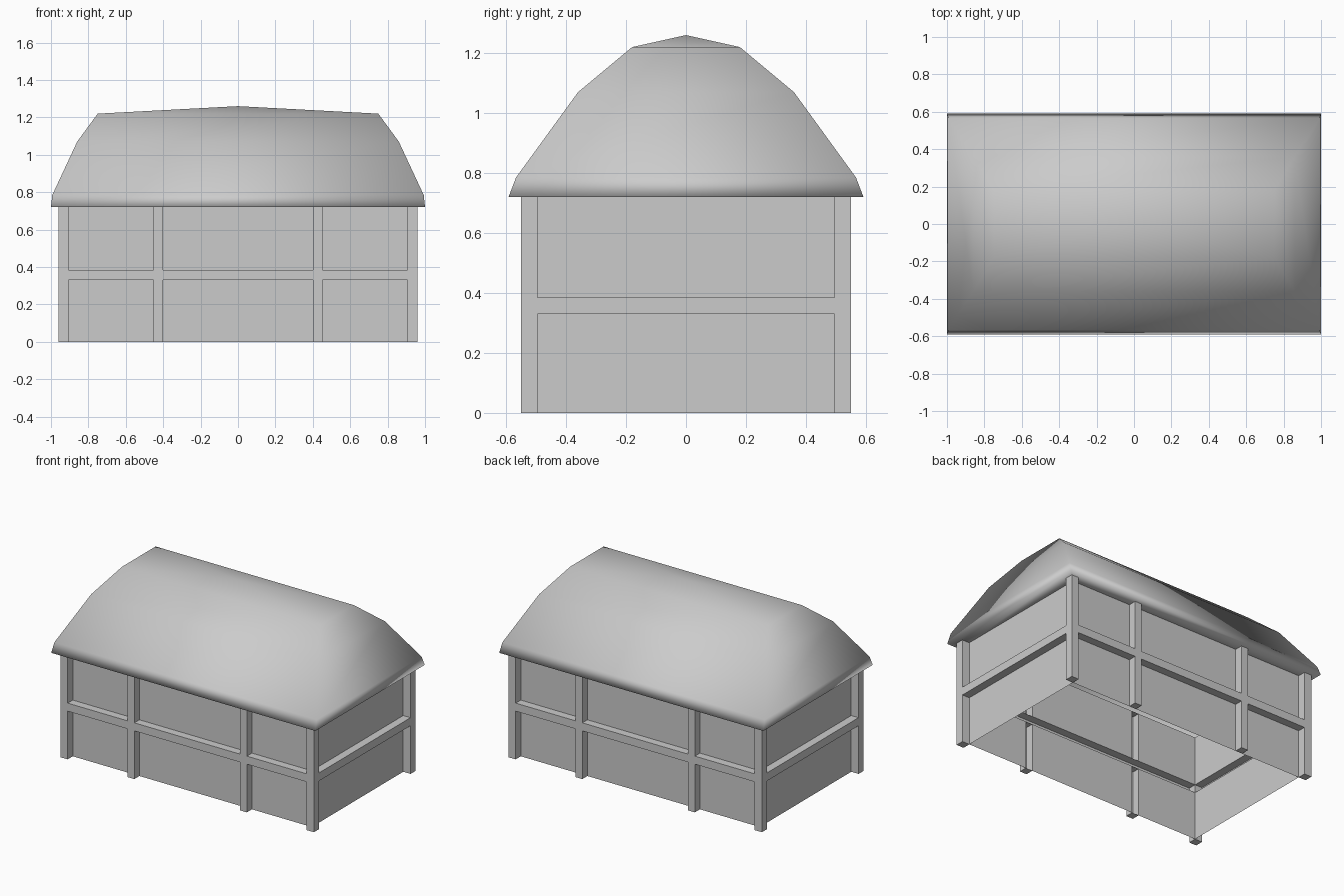
import bpy, bmesh
from mathutils import Vector

if "Cube" in bpy.data.objects:
    bpy.data.objects.remove(bpy.data.objects["Cube"])

mat = bpy.data.materials.new("light grey")
mat.diffuse_color = (0.6, 0.6, 0.6, 1)
mat.use_nodes = True
mat.node_tree.nodes["Principled BSDF"].inputs["Base Color"].default_value = mat.diffuse_color


def finish(bm, name, smooth=False, recalc=False):
    if recalc:
        bmesh.ops.recalc_face_normals(bm, faces=bm.faces)
    me = bpy.data.meshes.new(name)
    bm.to_mesh(me)
    bm.free()
    me.materials.append(mat)
    for p in me.polygons:
        p.use_smooth = smooth
    ob = bpy.data.objects.new(name, me)
    bpy.context.collection.objects.link(ob)
    return ob


def box(name, lo, hi, drop=()):
    """Box between two corners; faces whose normal is in drop are left out."""
    lo, hi = Vector(lo), Vector(hi)
    bm = bmesh.new()
    bmesh.ops.create_cube(bm, size=1)
    bm.normal_update()
    gone = [f for f in bm.faces if any(f.normal.dot(Vector(d)) > 0.9 for d in drop)]
    bmesh.ops.delete(bm, geom=gone, context='FACES')
    for v in bm.verts:
        v.co = Vector([(lo[i] + hi[i]) / 2 + v.co[i] * abs(hi[i] - lo[i]) for i in range(3)])
    return finish(bm, name)


def panel(name, pts, outward):
    bm = bmesh.new()
    f = bm.faces.new([bm.verts.new(p) for p in pts])
    f.normal_update()
    if f.normal.dot(Vector(outward)) < 0:
        f.normal_flip()
    return finish(bm, name)


XI, XO, YI, YO = 0.905, 0.96, 0.495, 0.55     # wall planes and post faces
PA, PB = 0.40, 0.452                          # middle posts
Z1, Z2, ZT = 0.33, 0.385, 0.72                # rail and eave heights
UP, DOWN = (0, 0, 1), (0, 0, -1)

# corner posts
for sx in (-1, 1):
    for sy in (-1, 1):
        box("corner_post", (sx * XI, sy * YI, 0), (sx * XO, sy * YO, ZT))

# front and back: rail, middle posts and recessed panels
for sy in (-1, 1):
    inward, out = (0, -sy, 0), (0, sy, 0)
    ends = ((1, 0, 0), (-1, 0, 0))
    box("long_rail", (-XI, sy * YI, Z1), (XI, sy * YO, Z2), (inward,) + ends)
    for sx in (-1, 1):
        box("middle_post_lower", (sx * PA, sy * YI, 0), (sx * PB, sy * YO, Z1), (inward, UP))
        box("middle_post_upper", (sx * PA, sy * YI, Z2), (sx * PB, sy * YO, ZT), (inward, UP, DOWN))
    for a, b in ((-XI, -PB), (-PA, PA), (PB, XI)):
        for c, d in ((0, Z1), (Z2, ZT)):
            y = sy * YI
            panel("long_wall_panel", [(a, y, c), (b, y, c), (b, y, d), (a, y, d)], out)

# ends: rail and recessed panels
for sx in (-1, 1):
    inward, out = (-sx, 0, 0), (sx, 0, 0)
    box("end_rail", (sx * XI, -YI, Z1), (sx * XO, YI, Z2), (inward, (0, 1, 0), (0, -1, 0)))
    for c, d in ((0, Z1), (Z2, ZT)):
        x = sx * XI
        panel("end_wall_panel", [(x, -YI, c), (x, YI, c), (x, YI, d), (x, -YI, d)], out)

# roof: rectangular rings from the soffit's inner edge up to the peak
rings = [(XI, YI, ZT), (1.0, 0.592, ZT), (0.993, 0.567, 0.785),
         (0.86, 0.36, 1.07), (0.75, 0.18, 1.22)]
bm = bmesh.new()
loops = [[bm.verts.new((sx * x, sy * y, z)) for sx, sy in ((-1, -1), (1, -1), (1, 1), (-1, 1))]
         for x, y, z in rings]
for lo, hi in zip(loops, loops[1:]):
    for i in range(4):
        j = (i + 1) % 4
        bm.faces.new((lo[i], lo[j], hi[j], hi[i]))
peak = bm.verts.new((0, 0, 1.26))
for i in range(4):
    bm.faces.new((loops[-1][i], loops[-1][(i + 1) % 4], peak))
finish(bm, "roof", smooth=True)
